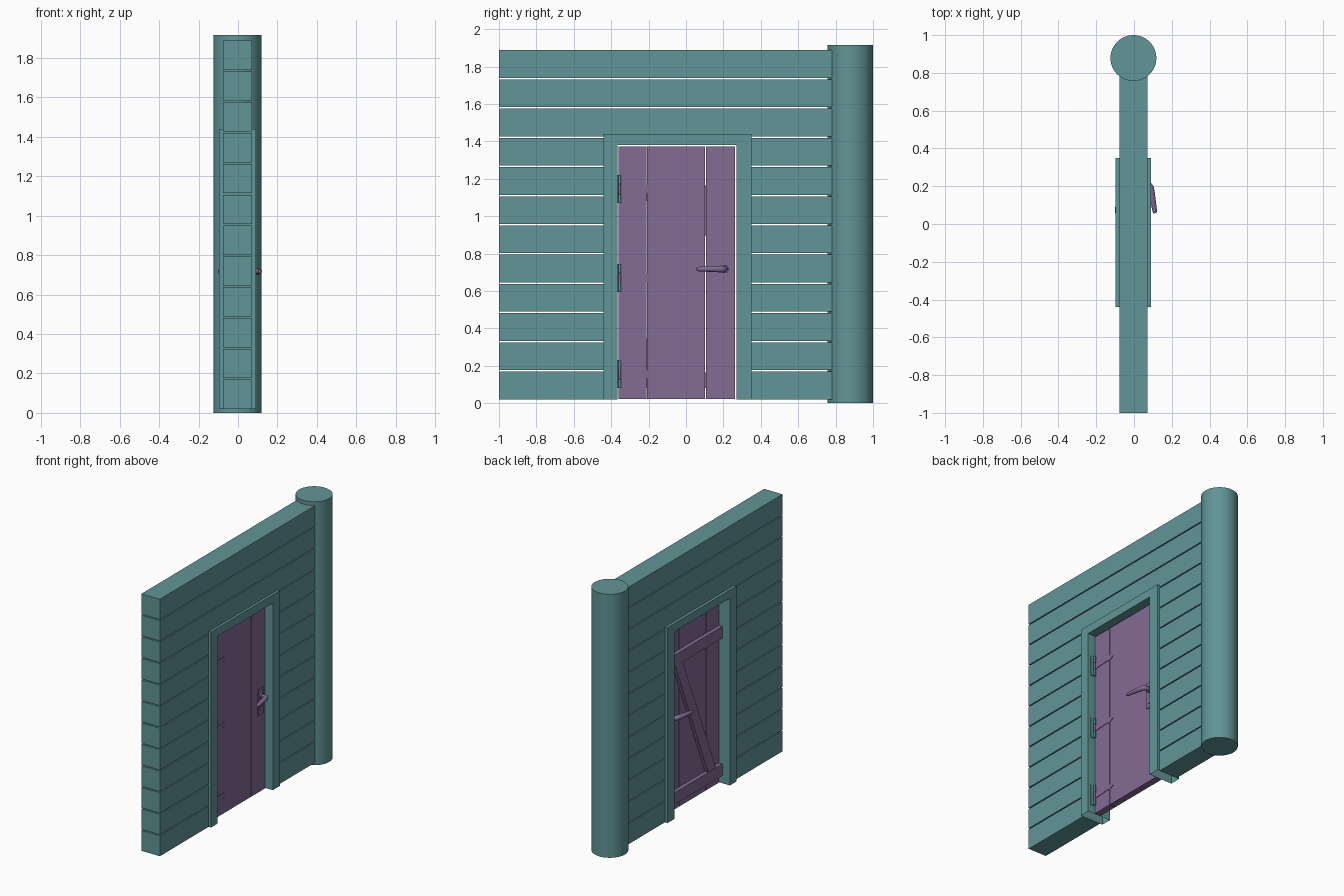
import bpy, bmesh, math
from mathutils import Vector

if "Cube" in bpy.data.objects:
    bpy.data.objects.remove(bpy.data.objects["Cube"])


def material(name, rgb):
    m = bpy.data.materials.new(name)
    m.diffuse_color = (*rgb, 1)
    m.use_nodes = True
    m.node_tree.nodes["Principled BSDF"].inputs["Base Color"].default_value = m.diffuse_color
    return m


TEAL = material("wall_teal", (0.12, 0.30, 0.31))
PURPLE = material("door_purple", (0.23, 0.15, 0.30))


def add_mesh(name, bm, mat):
    bmesh.ops.recalc_face_normals(bm, faces=bm.faces)
    me = bpy.data.meshes.new(name)
    bm.to_mesh(me)
    bm.free()
    ob = bpy.data.objects.new(name, me)
    bpy.context.collection.objects.link(ob)
    me.materials.append(mat)
    return ob


def prism(name, pts, x0, x1, mat, open_below=None):
    """Extrude a (y, z) outline along x; optionally leave the underside open."""
    bm = bmesh.new()
    base = bm.faces.new([bm.verts.new((x0, y, z)) for y, z in pts])
    ext = bmesh.ops.extrude_face_region(bm, geom=[base], use_keep_orig=True)
    new = [v for v in ext["geom"] if isinstance(v, bmesh.types.BMVert)]
    bmesh.ops.translate(bm, verts=new, vec=(x1 - x0, 0, 0))
    if open_below is not None:
        low = [f for f in bm.faces if all(v.co.z <= open_below + 1e-4 for v in f.verts)]
        bmesh.ops.delete(bm, geom=low, context='FACES')
    return add_mesh(name, bm, mat)


def box(name, x, y, z, mat):
    return prism(name, [(y[0], z[0]), (y[1], z[0]), (y[1], z[1]), (y[0], z[1])], x[0], x[1], mat)


def smooth(ob):
    bpy.ops.object.select_all(action='DESELECT')
    ob.select_set(True)
    bpy.context.view_layer.objects.active = ob
    bpy.ops.object.shade_smooth_by_angle(angle=math.radians(40))


def cylinder(name, centre, r, depth, mat, sides=24, axis='Z'):
    rot = (0, math.pi / 2, 0) if axis == 'X' else (0, 0, 0)
    bpy.ops.mesh.primitive_cylinder_add(vertices=sides, radius=r, depth=depth,
                                        location=centre, rotation=rot)
    ob = bpy.context.object
    ob.name = name
    ob.data.materials.append(mat)
    smooth(ob)
    return ob


def tapered_rod(name, path, radii, mat, sides=16):
    """Loft circles of changing radius along a path in a level plane."""
    bm = bmesh.new()
    path = [Vector(p) for p in path]
    rings = []
    for i, (p, r) in enumerate(zip(path, radii)):
        t = (path[min(i + 1, len(path) - 1)] - path[max(i - 1, 0)]).normalized()
        side = t.cross(Vector((0, 0, 1)))
        angles = [2 * math.pi * k / sides for k in range(sides)]
        rings.append([bm.verts.new(p + side * (r * math.cos(a)) + Vector((0, 0, r * math.sin(a))))
                      for a in angles])
    for a, b in zip(rings, rings[1:]):
        for k in range(sides):
            n = (k + 1) % sides
            bm.faces.new((a[k], a[n], b[n], b[k]))
    bm.faces.new(rings[0])
    bm.faces.new(rings[-1])
    ob = add_mesh(name, bm, mat)
    smooth(ob)


# Round corner post
cylinder("corner_post", (-0.003, 0.8785, 0.958), 0.1215, 1.915, TEAL, 48)

# Horizontal wall planks, interrupted by the doorway
WALL_X, COUNT, GAP = (-0.076, 0.072), 12, 0.008
pitch = (1.888 - 0.02 + GAP) / COUNT
for i in range(COUNT):
    z = (0.02 + i * pitch, 0.02 + (i + 1) * pitch - GAP)
    spans = [(-1.0, -0.44), (0.35, 0.78)] if z[0] < 1.40 else [(-1.0, 0.78)]
    for j, span in enumerate(spans):
        box(f"wall_plank_{i}_{j}", WALL_X, span, z, TEAL)

# Door frame
prism("door_frame", [(-0.44, 0.02), (-0.44, 1.44), (0.35, 1.44), (0.35, 0.02),
                     (0.27, 0.02), (0.27, 1.38), (-0.365, 1.38), (-0.365, 0.02)],
      -0.097, 0.091, TEAL, open_below=0.02)

# Door boards, rails and diagonal brace
BACK, FRONT = -0.015, 0.035
seams = [-0.36, -0.208, 0.106, 0.265]
for i in range(3):
    box(f"door_board_{i}", (BACK, FRONT), (seams[i], seams[i + 1] - 0.004), (0.022, 1.372), PURPLE)
for name, z in (("lower_rail", 0.08), ("upper_rail", 1.08)):
    box(name, (BACK - 0.028, BACK), (-0.355, 0.256), (z, z + 0.085), PURPLE)
prism("diagonal_brace", [(-0.285, 0.165), (-0.195, 0.165), (0.18, 1.08), (0.095, 1.08)],
      BACK - 0.026, BACK, PURPLE)

# Hinges: jamb leaf, barrel and pointed strap
for i, z in enumerate((0.155, 0.67, 1.145)):
    box(f"hinge_leaf_{i}", (FRONT, 0.07), (-0.365, -0.361), (z - 0.075, z + 0.075), TEAL)
    for k in (-1, 0, 1):
        cylinder(f"hinge_barrel_{i}_{k + 1}", (FRONT + 0.007, -0.355, z + k * 0.05), 0.007, 0.048,
                 PURPLE if k == 0 else TEAL, 12)
    prism(f"hinge_strap_{i}", [(-0.355, z - 0.022), (-0.22, z - 0.013), (-0.215, z - 0.024),
                               (-0.17, z), (-0.215, z + 0.024), (-0.22, z + 0.013),
                               (-0.355, z + 0.022)], FRONT, FRONT + 0.004, PURPLE)

# Lever handles on both faces, mirrored about the middle of the door
MID = (BACK + FRONT) / 2
HY, HZ = 0.207, 0.717
for side, s in (("front", 1), ("back", -1)):
    def at(d):
        return MID + s * d
    x0, x1 = sorted((at(0.025), at(0.031)))
    box(f"{side}_lock_plate", (x0, x1), (0.175, 0.234), (0.582, 0.772), PURPLE)
    x0, x1 = sorted((at(0.031), at(0.034)))
    box(f"{side}_keyhole_cover", (x0, x1), (0.193, 0.218), (0.612, 0.645), PURPLE)
    cylinder(f"{side}_handle_collar", (at(0.036), HY, HZ), 0.022, 0.012, PURPLE, 24, 'X')
    tapered_rod(f"{side}_lever", [(at(0.03), HY, HZ), (at(0.06), HY, HZ), (at(0.07), HY - 0.003, HZ),
                                  (at(0.077), HY - 0.014, HZ), (at(0.082), HY - 0.035, HZ),
                                  (at(0.1), 0.068, HZ), (at(0.101), 0.057, HZ)],
                [0.014, 0.015, 0.017, 0.018, 0.017, 0.012, 0.008], PURPLE)
